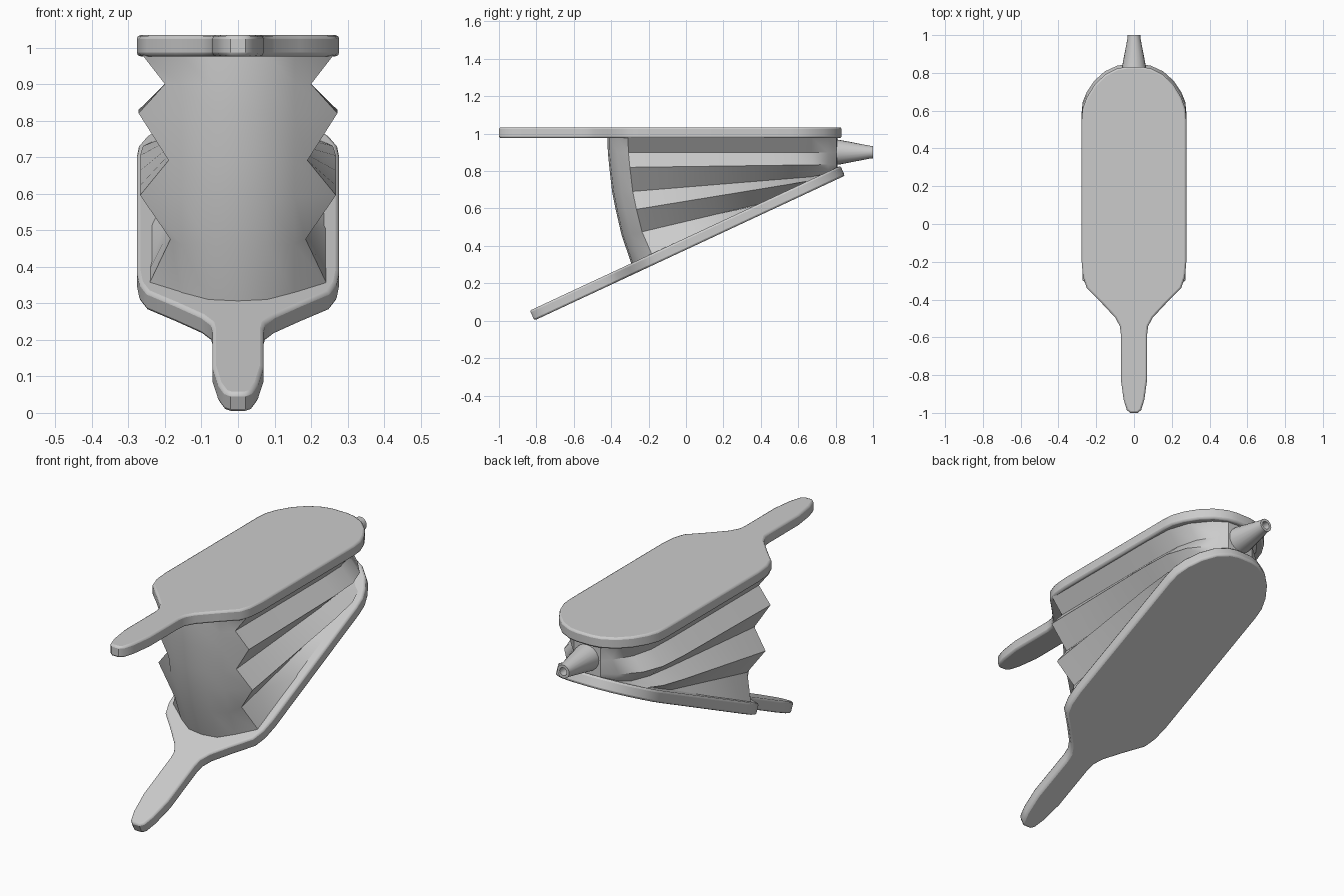
import bpy, math

if "Cube" in bpy.data.objects:
    bpy.data.objects.remove(bpy.data.objects["Cube"])


def add_mesh(name, verts, faces, smooth=True):
    mesh = bpy.data.meshes.new(name)
    mesh.from_pydata(verts, [], faces)
    mesh.update()
    obj = bpy.data.objects.new(name, mesh)
    bpy.context.collection.objects.link(obj)
    if smooth:
        bpy.ops.object.select_all(action='DESELECT')
        obj.select_set(True)
        bpy.context.view_layer.objects.active = obj
        bpy.ops.object.shade_smooth_by_angle(angle=math.radians(35))
    return obj


# Paddle boards: half outline from handle tip to rounded back, mirrored
half = [(0.02, -1), (0.038, -0.985), (0.055, -0.93), (0.07, -0.82), (0.07, -0.58),
        (0.075, -0.54), (0.1, -0.495), (0.17, -0.42), (0.25, -0.34), (0.27, -0.28),
        (0.277, -0.2), (0.277, 0.55), (0.272, 0.61), (0.25, 0.67), (0.21, 0.735),
        (0.155, 0.79), (0.09, 0.823), (0.04, 0.832)]
THICK = 0.058


def board(name, location, tilt):
    outline = half + [(-x, y) for x, y in reversed(half)]
    n = len(outline)
    verts = [(x, y, 0) for x, y in outline] + [(x, y, THICK) for x, y in outline]
    faces = [tuple(reversed(range(n))), tuple(range(n, 2 * n))]
    faces += [(i, (i + 1) % n, n + (i + 1) % n, n + i) for i in range(n)]
    obj = add_mesh(name, verts, faces)
    obj.location = location
    obj.rotation_euler.x = tilt
    bevel = obj.modifiers.new("rounded_edge", 'BEVEL')
    bevel.width = 0.01
    bevel.segments = 2
    bevel.limit_method = 'ANGLE'
    bevel.angle_limit = math.radians(60)


TILT = math.radians(25)
board("top_board", (0, 0, 0.976), 0)
board("bottom_board", (0, 0.096, 0.424), TILT)


# Pleated leather: rows of front z, back z, half width, front y
def floor_z(y):
    return 0.827 + (y - 0.823) * math.tan(TILT) - 0.01


rows = [(0.98, 0.98, 0.262, -0.42), (0.9, 0.9, 0.2, -0.418), (0.82, 0.835, 0.272, -0.41),
        (0.69, 0.78, 0.19, -0.395), (0.59, 0.77, 0.268, -0.375), (0.46, 0.72, 0.185, -0.345),
        (0.28, 0.6, 0.245, -0.29)]
verts, faces = [], []
for zf, zb, w, yf in rows:
    side = [(0.08, yf + 0.008), (0.155, yf + 0.05), (w, yf + 0.11), (w, -0.1), (w, 0.15),
            (w, 0.4), (w * 0.97, 0.56), (w * 0.83, 0.67), (w * 0.55, 0.76), (0.075, 0.805)]
    ring = [(0, yf)] + side + [(0, 0.81)] + [(-x, y) for x, y in reversed(side)]
    for x, y in ring:
        k = max(0, (y + 0.3) / 1.1)
        verts.append((x, y, max(zf + (zb - zf) * k, floor_z(y))))
count = len(ring)
for r in range(len(rows) - 1):
    for i in range(count):
        a, b = r * count + i, r * count + (i + 1) % count
        faces.append((a, a + count, b + count, b))
add_mesh("leather_bellows", verts, faces)

# Hollow tapered nozzle
profile = [(0.068, 0.79), (0.066, 0.82), (0.034, 0.985), (0.034, 1.0), (0.02, 1.0), (0.02, 0.86), (0.0005, 0.86)]
sides = 20
verts = [(r * math.cos(2 * math.pi * i / sides), y, 0.901 + r * math.sin(2 * math.pi * i / sides))
         for r, y in profile for i in range(sides)]
faces = [(j * sides + i, (j + 1) * sides + i, (j + 1) * sides + (i + 1) % sides, j * sides + (i + 1) % sides)
         for j in range(len(profile) - 1) for i in range(sides)]
add_mesh("nozzle", verts, faces)
